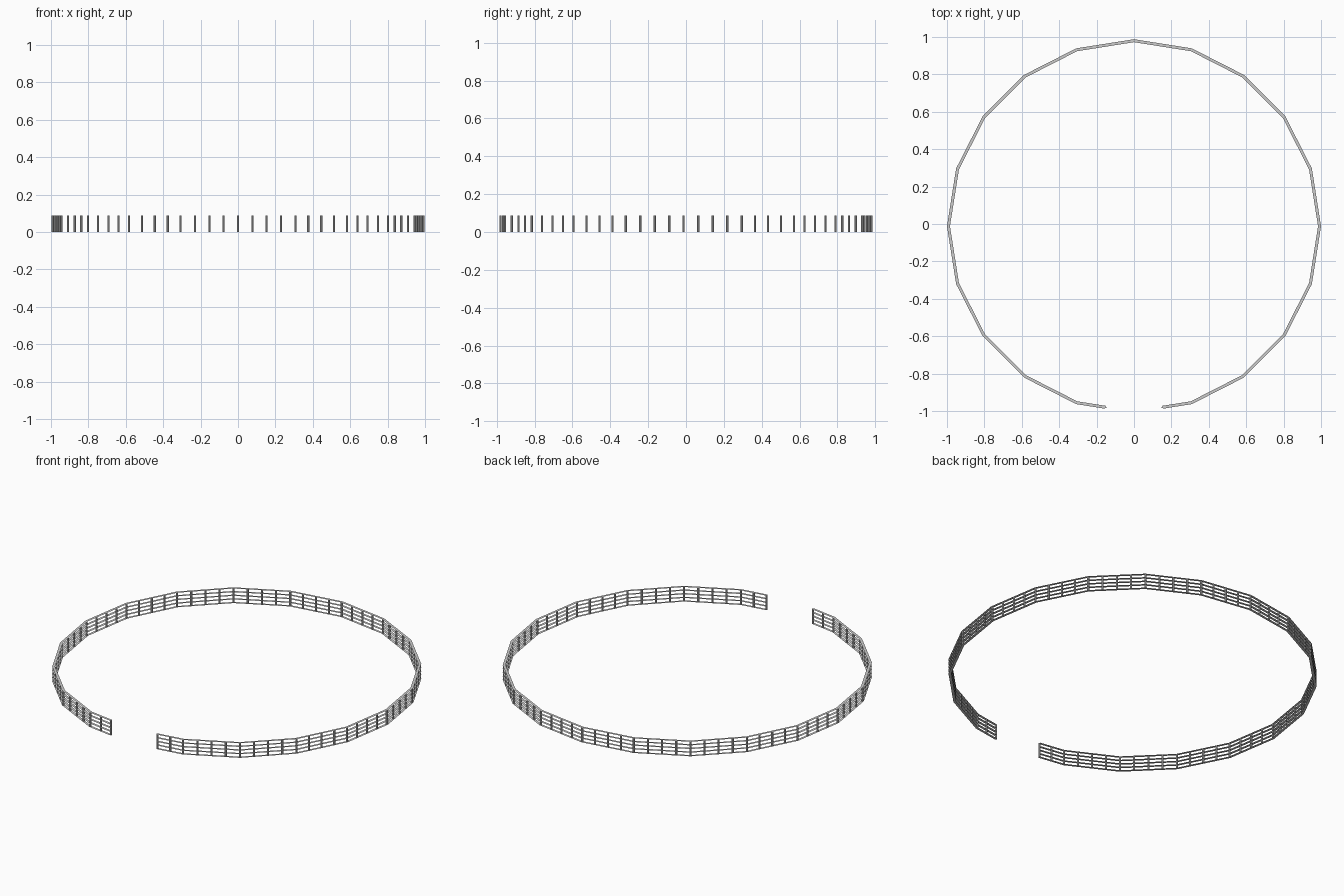
import bpy, bmesh
from math import sin, cos, pi
from mathutils import Vector, Matrix

if "Cube" in bpy.data.objects:
    bpy.data.objects.remove(bpy.data.objects["Cube"])

N, R, CY, H, W = 20, 0.992, -0.012, 0.087, 0.016
STEP = 2 * pi / N
RAILS = 5


def corner(i, r=R):
    a = -pi / 2 + i * STEP
    return Vector((r * cos(a), CY + r * sin(a), 0))


def finish(bm, name):
    me = bpy.data.meshes.new(name)
    bm.to_mesh(me)
    bm.free()
    bpy.context.collection.objects.link(bpy.data.objects.new(name, me))


# rail stations: half a side, 18 full sides, half a side (gap at the front)
def stations(r):
    return ([(corner(0, r) + corner(1, r)) / 2] + [corner(i, r) for i in range(1, N)]
            + [(corner(N - 1, r) + corner(N, r)) / 2])


# flat horizontal rails, ribbons without thickness
for k in range(RAILS):
    up = Vector((0, 0, k * H / (RAILS - 1)))
    bm = bmesh.new()
    pairs = [(bm.verts.new(o + up), bm.verts.new(i + up))
             for o, i in zip(stations(R + W / 2), stations(R - W / 2))]
    for (a, b), (c, d) in zip(pairs, pairs[1:]):
        bm.faces.new((a, c, d, b))
    finish(bm, f"rail_{k + 1}")

# slim upright posts, four spaces per side
bm = bmesh.new()
for q in range(2, 4 * N - 1):
    i, f = divmod(q, 4)
    p = corner(i).lerp(corner(i + 1), f / 4)
    ang = -pi / 2 + (i + (0.5 if f else 0)) * STEP
    m = Matrix.Translation(p + Vector((0, 0, H / 2))) @ Matrix.Rotation(ang + pi / 8, 4, 'Z')
    bmesh.ops.create_cone(bm, cap_ends=True, segments=8, radius1=0.0058, radius2=0.0058,
                          depth=H, matrix=m)
finish(bm, "fence_posts")
